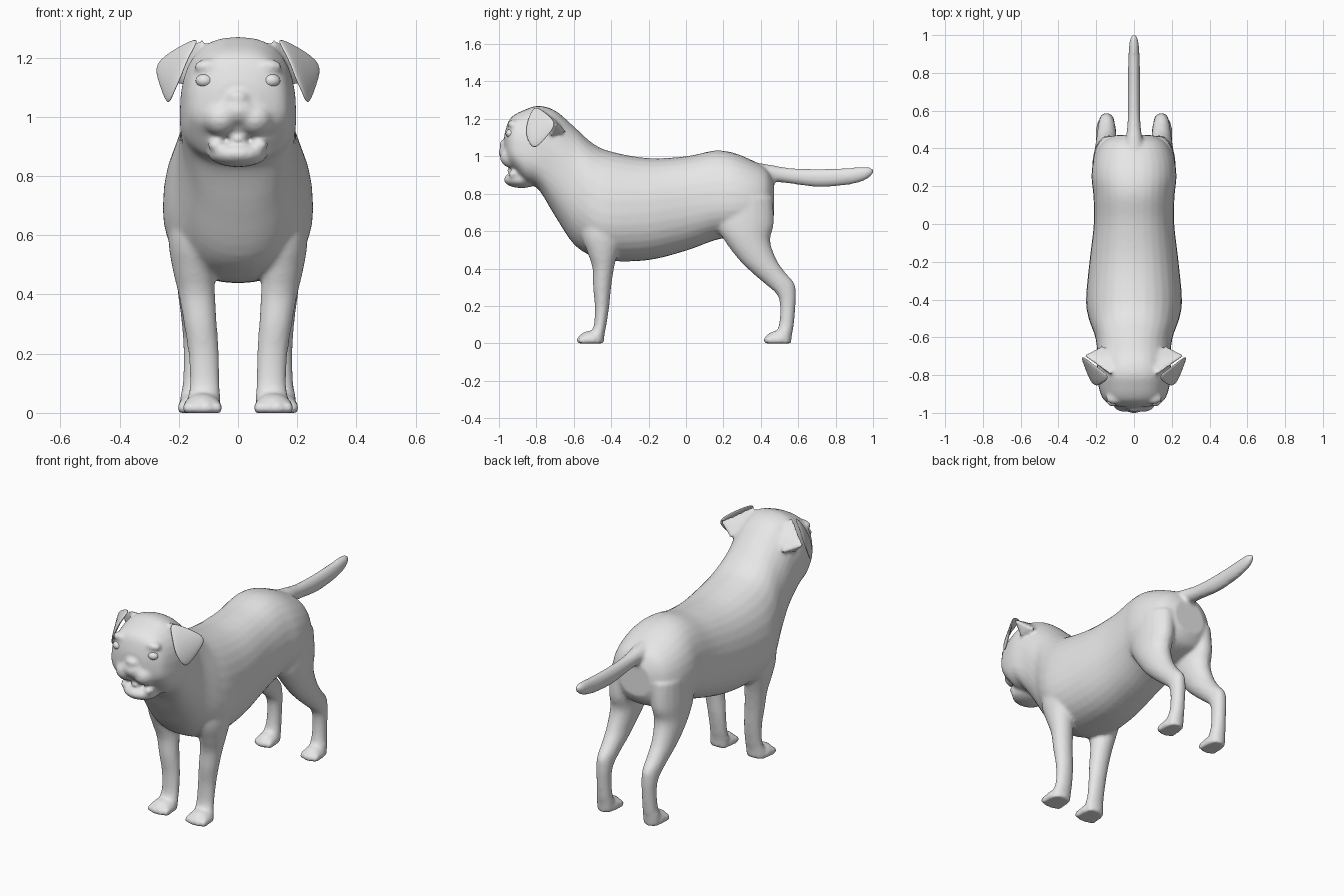
import bpy, bmesh, math
from mathutils import Vector, Matrix

grey = bpy.data.materials.new("light grey")
grey.diffuse_color = (0.8, 0.8, 0.8, 1)


def finish(bm, name):
    bmesh.ops.recalc_face_normals(bm, faces=bm.faces[:])
    for f in bm.faces:
        f.smooth = True
    me = bpy.data.meshes.new(name)
    bm.to_mesh(me)
    bm.free()
    me.materials.append(grey)
    ob = bpy.data.objects.new(name, me)
    bpy.context.collection.objects.link(ob)
    return ob


def smooth_rows(rows, steps=4):
    """Catmull-Rom interpolation of section parameters."""
    out = []
    for i in range(len(rows) - 1):
        a, b, c, d = (rows[max(0, min(len(rows) - 1, i + k))] for k in (-1, 0, 1, 2))
        for s in range(steps):
            t = s / steps
            out.append([0.5 * (2 * q + (r - p) * t + (2 * p - 5 * q + 4 * r - u) * t * t
                               + (3 * q - p - 3 * r + u) * t ** 3)
                        for p, q, r, u in zip(a, b, c, d)])
    return out + [list(rows[-1])]


def loft(bm, rings):
    vs = [[bm.verts.new(p) for p in r] for r in rings]
    n = len(vs[0])
    for a, b in zip(vs, vs[1:]):
        for i in range(n):
            j = (i + 1) % n
            bm.faces.new((a[i], a[j], b[j], b[i]))
    bm.faces.new(vs[0])
    bm.faces.new(vs[-1][::-1])


def upright_ring(y, zb, zm, zt, w, p, n=32):
    """Egg section across the body: widest at zm, p below 1 is squarer."""
    pts = []
    for i in range(n):
        a = 2 * math.pi * i / n
        c, s = math.cos(a), math.sin(a)
        h = (zt - zm) if s > 0 else (zm - zb)
        pts.append((math.copysign(w * abs(c) ** p, c), y,
                    zm + math.copysign(h * abs(s) ** p, s)))
    return pts


def leg_ring(z, y0, y1, x, w, n=20):
    return [(x + w * math.cos(2 * math.pi * i / n),
             (y0 + y1) / 2 + (y1 - y0) / 2 * math.sin(2 * math.pi * i / n), z)
            for i in range(n)]


def ball(bm, pos, rad, floor=False):
    m = Matrix.Translation(pos) @ Matrix.Diagonal((*rad, 1))
    made = bmesh.ops.create_uvsphere(bm, u_segments=20, v_segments=12, radius=1, matrix=m)
    if floor:
        for v in made["verts"]:
            v.co.z = max(v.co.z, 0)


bm = bmesh.new()

# Torso, neck and skull: y, bottom, widest height, top, half width, squareness
torso = [
    (-0.970, 0.98, 1.06, 1.12, 0.07, 0.9),
    (-0.950, 0.95, 1.05, 1.185, 0.135, 0.85),
    (-0.920, 0.93, 1.03, 1.22, 0.168, 0.8),
    (-0.860, 0.86, 1.01, 1.25, 0.188, 0.8),
    (-0.790, 0.825, 1.00, 1.27, 0.197, 0.8),
    (-0.700, 0.68, 0.96, 1.245, 0.193, 0.85),
    (-0.600, 0.53, 0.82, 1.16, 0.205, 0.9),
    (-0.500, 0.465, 0.72, 1.07, 0.24, 0.9),
    (-0.400, 0.44, 0.69, 1.025, 0.254, 0.9),
    (-0.200, 0.445, 0.70, 0.99, 0.236, 0.9),
    (0.000, 0.495, 0.73, 1.00, 0.213, 0.9),
    (0.150, 0.55, 0.75, 1.03, 0.215, 0.9),
    (0.250, 0.57, 0.75, 1.02, 0.225, 0.9),
    (0.350, 0.59, 0.75, 0.98, 0.212, 0.9),
    (0.430, 0.62, 0.76, 0.935, 0.17, 0.9),
    (0.470, 0.68, 0.77, 0.87, 0.10, 0.9),
]
loft(bm, [upright_ring(*r) for r in smooth_rows(torso)])

# Tail
tail = [
    (0.38, 0.86, 0.91, 0.965, 0.06, 1),
    (0.45, 0.865, 0.91, 0.955, 0.045, 1),
    (0.55, 0.855, 0.895, 0.938, 0.034, 1),
    (0.70, 0.836, 0.885, 0.932, 0.033, 1),
    (0.85, 0.845, 0.89, 0.937, 0.031, 1),
    (0.94, 0.865, 0.905, 0.943, 0.027, 1),
    (0.985, 0.89, 0.918, 0.941, 0.019, 1),
    (1.003, 0.913, 0.923, 0.933, 0.007, 1),
]
loft(bm, [upright_ring(*r, n=20) for r in smooth_rows(tail)])

# Legs: z, front y, back y, centre x, half width
front_leg = [
    (0.72, -0.57, -0.30, 0.15, 0.08),
    (0.58, -0.56, -0.33, 0.155, 0.08),
    (0.48, -0.525, -0.365, 0.15, 0.07),
    (0.40, -0.50, -0.385, 0.139, 0.062),
    (0.30, -0.497, -0.40, 0.127, 0.056),
    (0.20, -0.488, -0.41, 0.116, 0.052),
    (0.10, -0.492, -0.425, 0.112, 0.051),
    (0.05, -0.51, -0.435, 0.115, 0.056),
    (0.00, -0.51, -0.44, 0.118, 0.056),
]
hind_leg = [
    (0.78, 0.17, 0.465, 0.125, 0.09),
    (0.64, 0.16, 0.470, 0.135, 0.085),
    (0.55, 0.205, 0.450, 0.14, 0.078),
    (0.45, 0.28, 0.483, 0.145, 0.064),
    (0.38, 0.35, 0.530, 0.145, 0.055),
    (0.32, 0.42, 0.580, 0.145, 0.047),
    (0.26, 0.487, 0.588, 0.145, 0.042),
    (0.19, 0.503, 0.585, 0.145, 0.039),
    (0.10, 0.497, 0.577, 0.146, 0.041),
    (0.05, 0.48, 0.568, 0.148, 0.048),
    (0.00, 0.48, 0.562, 0.148, 0.048),
]
for side in (1, -1):
    for rows, x, y, w in ((front_leg, 0.12, -0.51, 0.067), (hind_leg, 0.148, 0.49, 0.056)):
        loft(bm, [leg_ring(z, y0, y1, side * cx, hw)
                  for z, y0, y1, cx, hw in smooth_rows(rows)])
        # Paw pad and four toes
        ball(bm, (side * x, y, 0.015), (w, 0.07, 0.052), True)
        for k in (-1.5, -0.5, 0.5, 1.5):
            ball(bm, (side * x + k * w * 0.48, y - 0.052 + 0.011 * abs(k), 0.014),
                 (w * 0.3, 0.032, 0.027), True)

# Muzzle, nose, lower jaw and tongue
ball(bm, (0, -0.94, 1.02), (0.075, 0.062, 0.052))
ball(bm, (0, -0.975, 1.066), (0.036, 0.022, 0.022))
ball(bm, (0, -0.88, 0.875), (0.102, 0.095, 0.045))
ball(bm, (0, -0.925, 0.925), (0.028, 0.035, 0.016))
for side in (1, -1):
    # Hanging lips, lip corners and brows
    ball(bm, (side * 0.058, -0.925, 0.995), (0.062, 0.07, 0.06))
    ball(bm, (side * 0.075, -0.92, 0.905), (0.026, 0.032, 0.02))
    ball(bm, (side * 0.10, -0.925, 1.17), (0.05, 0.03, 0.025))

# Ear roots: wedges from the skull to the outer ear corner
for side in (1, -1):
    pts = [(0.12, -0.80, 1.268), (0.27, -0.695, 1.178), (0.17, -0.64, 1.13),
           (0.10, -0.70, 1.20), (0.12, -0.78, 1.12), (0.20, -0.72, 1.11)]
    vs = [bm.verts.new((side * x, y, z)) for x, y, z in pts]
    bmesh.ops.convex_hull(bm, input=vs)

body = finish(bm, "dog_body")
m = body.modifiers.new("blend", "REMESH")
m.mode = "VOXEL"
m.voxel_size = 0.01
m.use_smooth_shade = True
m = body.modifiers.new("soften", "SMOOTH")
m.factor = 0.5
m.iterations = 7

# Folded ear flaps, three rows from the fold down to the tip
flap = [
    [(0.115, -0.81, 1.28), (0.20, -0.755, 1.24), (0.292, -0.68, 1.18)],
    [(0.165, -0.845, 1.21), (0.225, -0.80, 1.165), (0.268, -0.735, 1.11)],
    [(0.195, -0.86, 1.13), (0.222, -0.845, 1.07), (0.235, -0.81, 1.025)],
]
for side, label in ((1, "left"), (-1, "right")):
    bm = bmesh.new()
    g = [[bm.verts.new((side * x, y, z)) for x, y, z in row] for row in flap]
    for i in range(2):
        for j in range(2):
            bm.faces.new((g[i][j], g[i][j + 1], g[i + 1][j + 1], g[i + 1][j]))
    ear = finish(bm, label + "_ear")
    m = ear.modifiers.new("thickness", "SOLIDIFY")
    m.thickness = 0.016
    m.offset = 0
    m = ear.modifiers.new("rounding", "SUBSURF")
    m.levels = m.render_levels = 2

    # Eyes
    bm = bmesh.new()
    ball(bm, (side * 0.113, -0.938, 1.122), (0.03, 0.026, 0.023))
    finish(bm, label + "_eye")
